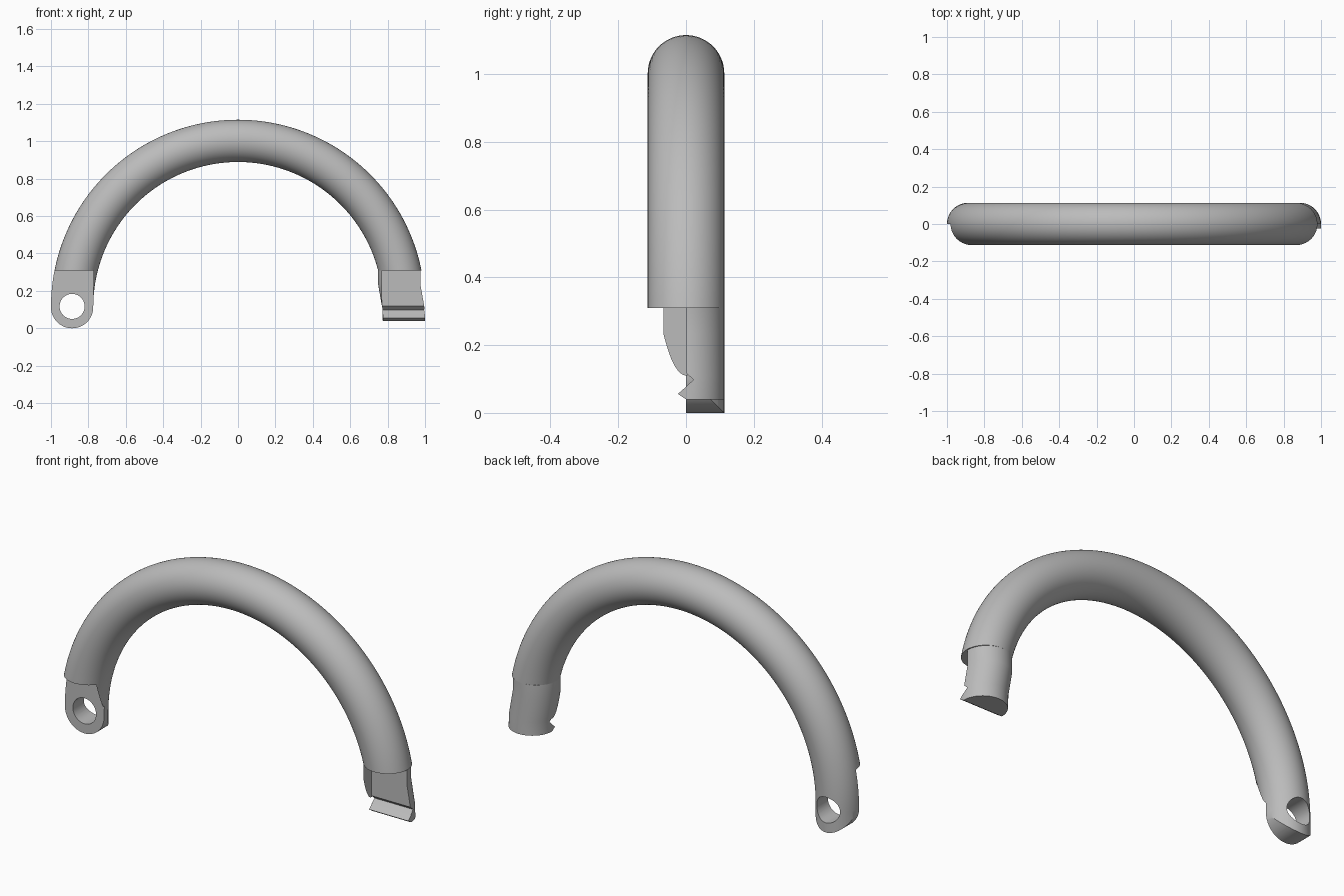
import bpy
import math
from mathutils import Vector

if "Cube" in bpy.data.objects:
    bpy.data.objects.remove(bpy.data.objects["Cube"], do_unlink=True)

R, r = 0.887, 0.113      # bow radius, tube radius
BASE = 0.115             # height of the bow's centre
STEP = 0.31              # height where the half-thickness ends begin
SIDES = 64

steel = bpy.data.materials.new("grey steel")
steel.use_nodes = True
steel.diffuse_color = (0.5, 0.5, 0.5, 1)
steel.node_tree.nodes["Principled BSDF"].inputs["Base Color"].default_value = (0.5, 0.5, 0.5, 1)


def make(name, verts, faces):
    mesh = bpy.data.meshes.new(name)
    mesh.from_pydata(verts, [], faces)
    mesh.materials.append(steel)
    obj = bpy.data.objects.new(name, mesh)
    bpy.context.collection.objects.link(obj)
    # consistent outward normals
    bpy.context.view_layer.objects.active = obj
    bpy.ops.object.select_all(action='DESELECT')
    obj.select_set(True)
    bpy.ops.object.mode_set(mode='EDIT')
    bpy.ops.mesh.select_all(action='SELECT')
    bpy.ops.mesh.normals_make_consistent(inside=False)
    bpy.ops.object.mode_set(mode='OBJECT')
    return obj


def skin(name, rings):
    """Closed skin over a list of equal rings."""
    n = len(rings[0])
    verts = [v for ring in rings for v in ring]
    faces = [(i * n + j, i * n + (j + 1) % n, (i + 1) * n + (j + 1) % n, (i + 1) * n + j)
             for i in range(len(rings) - 1) for j in range(n)]
    last = (len(rings) - 1) * n
    faces += [tuple(range(n)), tuple(range(last, last + n))]
    return make(name, verts, faces)


def tube(name, stations):
    """Round tube; each station is a centre and the in-plane radial direction."""
    angles = [2 * math.pi * j / SIDES for j in range(SIDES)]
    return skin(name, [[c + r * (math.cos(a) * d + math.sin(a) * Vector((0, 1, 0)))
                        for a in angles] for c, d in stations])


def prism_x(name, x0, x1, yz):
    return skin(name, [[(x, y, z) for y, z in yz] for x in (x0, x1)])


def prism_y(name, y0, y1, xz):
    return skin(name, [[(x, y, z) for x, z in xz] for y in (y0, y1)])


def cut(obj, cutter):
    mod = obj.modifiers.new("cut", 'BOOLEAN')
    mod.operation, mod.solver, mod.object = 'DIFFERENCE', 'EXACT', cutter
    bpy.context.view_layer.objects.active = obj
    bpy.ops.object.modifier_apply(modifier=mod.name)
    bpy.data.objects.remove(cutter, do_unlink=True)


def smooth(obj):
    bpy.ops.object.select_all(action='DESELECT')
    obj.select_set(True)
    bpy.context.view_layer.objects.active = obj
    bpy.ops.object.shade_smooth_by_angle(angle=math.radians(25))


# Bow: straight foot at -x, then a half ring
X = Vector((1, 0, 0))
stations = [(Vector((-R, 0, -0.05)), -X)]
for i in range(97):
    a = math.pi * (1 - i / 96)
    d = Vector((math.cos(a), 0, math.sin(a)))
    stations.append((Vector((0, 0, BASE)) + R * d, d))
bow = tube("bow", stations)

# Eye end: half thickness, rounded bottom, pin hole
cut(bow, prism_x("eye_flat_cutter", -1.2, -0.772,
                 [(-0.2, -0.1), (0, -0.1), (0, STEP), (-0.2, STEP)]))
arc = [(-R + r * math.cos(t), r + r * math.sin(t))
       for t in (math.pi * (1 + k / 32) for k in range(33))]
cut(bow, prism_y("eye_round_cutter", -0.3, 0.3,
                 [(-1.2, r)] + arc + [(-0.6, r), (-0.6, -0.2), (-1.2, -0.2)]))
hole = [(-R + 0.067 * math.cos(t), 0.117 + 0.067 * math.sin(t))
        for t in (2 * math.pi * k / 48 for k in range(48))]
cut(bow, prism_y("eye_hole_cutter", -0.3, 0.3, hole))

# Clear the bow below the step where the latch tongue sits
cut(bow, prism_x("latch_room_cutter", 0.5, 1.2,
                 [(-0.3, -0.2), (0.3, -0.2), (0.3, STEP), (-0.3, STEP)]))

# Latch tongue: slightly slanted post, halved and notched at the front
tongue = tube("latch_tongue", [(Vector((x, 0, z)), X) for x, z in
                               ((0.862, STEP), (0.862, 0.235), (0.884, 0.11), (R, 0.04))])
cut(tongue, prism_x("latch_notch_cutter", 0.771, 1.2,
                    [(-0.2, 0.4), (0, 0.4), (0, 0.118), (0.022, 0.098),
                     (0, 0.077), (0, -0.1), (-0.2, -0.1)]))

# Hook lip along the foot of the tongue
lip = prism_x("latch_hook", R - r, R + r, [(0, 0.077), (-0.024, 0.056), (0, 0.04)])

smooth(bow)
smooth(tongue)
